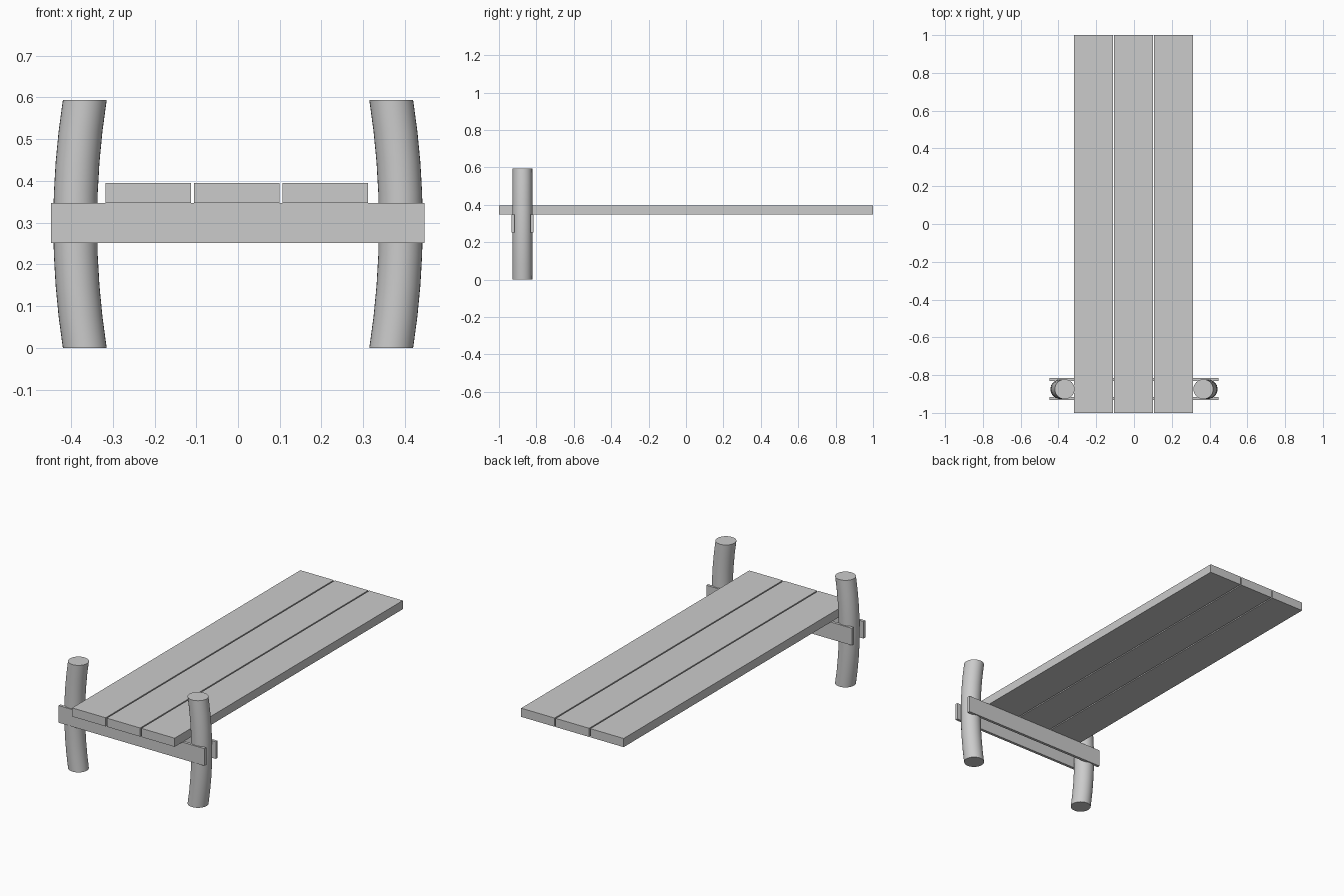
import bpy, bmesh, math

if "Cube" in bpy.data.objects:
    bpy.data.objects.remove(bpy.data.objects["Cube"])


def finish(name, bm):
    bmesh.ops.recalc_face_normals(bm, faces=bm.faces[:])
    mesh = bpy.data.meshes.new(name)
    bm.to_mesh(mesh)
    bm.free()
    obj = bpy.data.objects.new(name, mesh)
    bpy.context.collection.objects.link(obj)
    return obj


def box(name, lo, hi):
    bm = bmesh.new()
    bmesh.ops.create_cube(bm, size=1)
    for v in bm.verts:
        for i in range(3):
            v.co[i] = (lo[i] + hi[i]) / 2 + v.co[i] * (hi[i] - lo[i])
    return finish(name, bm)


def bowed_leg(name, side, x_end=0.367, y=-0.8745, r=0.0525, height=0.594,
              bow=0.023, sides=32, steps=8):
    # stacked level rings, pushed outwards along a parabola
    bm = bmesh.new()
    rings = []
    for k in range(steps + 1):
        t = k / steps
        cx = side * (x_end + bow * 4 * t * (1 - t))
        rings.append([bm.verts.new((cx + r * math.cos(2 * math.pi * i / sides),
                                    y + r * math.sin(2 * math.pi * i / sides),
                                    height * t)) for i in range(sides)])
    for a, b in zip(rings, rings[1:]):
        for i in range(sides):
            j = (i + 1) % sides
            bm.faces.new((a[i], a[j], b[j], b[i]))
    bm.faces.new(rings[0])
    bm.faces.new(rings[-1])
    obj = finish(name, bm)
    bpy.ops.object.select_all(action='DESELECT')
    obj.select_set(True)
    bpy.context.view_layer.objects.active = obj
    bpy.ops.object.shade_smooth_by_angle(angle=math.radians(40))
    return obj


# long top planks
for label, cx in (("left", -0.215), ("middle", -0.003), ("right", 0.209)):
    box(f"{label}_plank", (cx - 0.1025, -1, 0.347), (cx + 0.1025, 1, 0.395))

# pair of crossbars clamping the legs
for label, y0 in (("front", -0.932), ("rear", -0.832)):
    box(f"{label}_crossbar", (-0.448, y0, 0.252), (0.447, y0 + 0.0155, 0.347))

# bowed round legs
bowed_leg("left_leg", -1)
bowed_leg("right_leg", 1)
